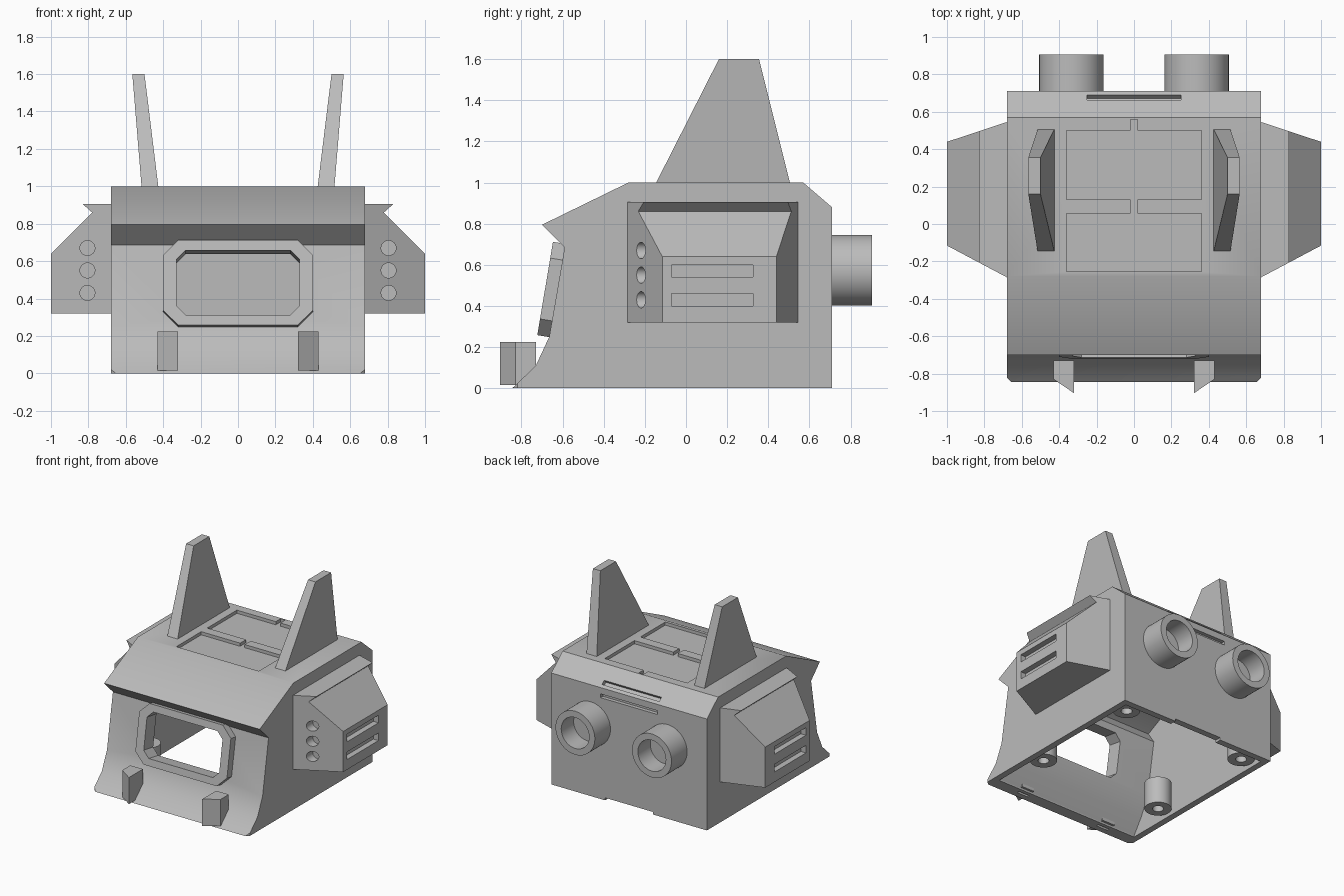
import bpy, bmesh
from math import radians, sin, cos, pi
from mathutils import Matrix, Vector

cube = bpy.data.objects.get("Cube")
if cube:
    bpy.data.objects.remove(cube, do_unlink=True)

grey = bpy.data.materials.new("plain_grey")
grey.use_nodes = True
grey.diffuse_color = (0.5, 0.5, 0.5, 1)
grey.node_tree.nodes["Principled BSDF"].inputs["Base Color"].default_value = grey.diffuse_color


def loft(name, start, end):
    """Closed solid between two matching outlines of 3D points."""
    bm = bmesh.new()
    a = [bm.verts.new(p) for p in start]
    b = [bm.verts.new(p) for p in end]
    n = len(a)
    bm.faces.new(a)
    bm.faces.new(b[::-1])
    for i in range(n):
        bm.faces.new((a[i], b[i], b[(i + 1) % n], a[(i + 1) % n]))
    bmesh.ops.recalc_face_normals(bm, faces=bm.faces)
    mesh = bpy.data.meshes.new(name)
    bm.to_mesh(mesh)
    bm.free()
    mesh.materials.append(grey)
    obj = bpy.data.objects.new(name, mesh)
    bpy.context.collection.objects.link(obj)
    return obj


def extrude_x(name, outline, half):
    return loft(name, [(-half, y, z) for y, z in outline], [(half, y, z) for y, z in outline])


def box(name, centre, size, tilt=0, turn=0):
    x, y, z = (s / 2 for s in size)
    ring = [(-x, -y), (x, -y), (x, y), (-x, y)]
    obj = loft(name, [(p, q, -z) for p, q in ring], [(p, q, z) for p, q in ring])
    obj.data.transform(Matrix.Translation(centre) @ Matrix.Rotation(tilt, 4, "X")
                       @ Matrix.Rotation(turn, 4, "Z"))
    return obj


def cylinder(name, start, end, radius, sides=32):
    start, end = Vector(start), Vector(end)
    turn = (end - start).to_track_quat("Z", "Y")
    ring = [turn @ Vector((radius * cos(2 * pi * i / sides), radius * sin(2 * pi * i / sides), 0))
            for i in range(sides)]
    return loft(name, [start + p for p in ring], [end + p for p in ring])


def cut(target, cutter):
    mod = target.modifiers.new("cut", "BOOLEAN")
    mod.operation = "DIFFERENCE"
    mod.solver = "EXACT"
    mod.object = cutter
    bpy.context.view_layer.objects.active = target
    bpy.ops.object.modifier_apply(modifier=mod.name)
    bpy.data.objects.remove(cutter, do_unlink=True)


def octagon(name, half_w, half_h, corner, near, far):
    """Cornered rectangle leaning back with the front wall."""
    w, h, c = half_w, half_h, corner
    ring = [(w, h - c), (w - c, h), (c - w, h), (-w, h - c),
            (-w, c - h), (c - w, -h), (w - c, -h), (w, c - h)]
    obj = loft(name, [(x, near, z) for x, z in ring], [(x, far, z) for x, z in ring])
    obj.data.transform(Matrix.Translation((0, -0.685, 0.485)) @ Matrix.Rotation(radians(-9.5), 4, "X"))
    return obj


# Hollow shell, open underneath
outer = [(-0.845, 0), (-0.73, 0.11), (-0.665, 0.25), (-0.59, 0.685), (-0.70, 0.795),
         (-0.28, 1), (0.57, 1), (0.71, 0.88), (0.71, 0)]
inner = [(-0.75, -0.05), (-0.75, 0.01), (-0.67, 0.13), (-0.6, 0.27), (-0.53, 0.69), (-0.59, 0.78),
         (-0.27, 0.94), (0.55, 0.94), (0.66, 0.85), (0.66, -0.05)]
shell = extrude_x("body_shell", outer, 0.68)
cut(shell, extrude_x("hollow", inner, 0.63))

# Window opening and its raised frame
frame = octagon("window_frame", 0.40, 0.23, 0.08, 0, 0.065)
for part in (shell, frame):
    cut(part, octagon("opening", 0.33, 0.175, 0.05, -0.1, 0.25))

# Roof panels with joining grooves
for y, length in ((0.315, 0.37), (-0.1, 0.31)):
    cut(shell, box("panel", (0, y, 1), (0.72, length, 0.05)))
for y, length in ((0.525, 0.07), (0.095, 0.09)):
    cut(shell, box("groove", (0, y, 1), (0.04, length, 0.05)))

# Rear slots and lower notch
cut(shell, box("slope_slot", (0, 0.677, 0.908), (0.5, 0.035, 0.06), tilt=radians(-40.6)))
cut(shell, box("rear_slot", (0, 0.71, 0.815), (0.5, 0.06, 0.03)))
cut(shell, box("rear_notch", (0, 0.7, 0), (0.42, 0.2, 0.04)))

# Clipped front corners and lower rim slots
for s in (-1, 1):
    cut(shell, box("corner", (s * 0.68, -0.845, 0), (0.035, 0.035, 0.3), turn=radians(45)))
    cut(shell, box("rim_slot", (s * 0.37, -0.79, 0), (0.1, 0.02, 0.04)))

parts = [shell, frame]
for side, s in (("left", 1), ("right", -1)):
    # Side pod: tapered towards the outside, with a notched upper lip
    pod_outline = [(0.67, 0.32), (1, 0.32), (1, 0.64), (0.78, 0.86), (0.83, 0.905), (0.67, 0.905)]
    pod = loft(side + "_side_pod",
               [(s * x, -0.285 + (x - 0.68) * 0.53, z) for x, z in pod_outline],
               [(s * x, 0.545 - (x - 0.68) * 0.33, z) for x, z in pod_outline])
    for z in (0.43, 0.55, 0.67):
        cut(pod, cylinder("hole", (s * 0.805, -0.4, z), (s * 0.805, -0.16, z), 0.04, 24))
    for z in (0.43, 0.57):
        cut(pod, box("vent", (s, 0.128, z), (0.09, 0.395, 0.06)))

    # Ear: slab leaning outwards
    ear = loft(side + "_ear",
               [(s * x, y, 0.99) for x, y in ((0.425, -0.15), (0.515, -0.15), (0.515, 0.508), (0.425, 0.508))],
               [(s * x, y, 1.6) for x, y in ((0.5, 0.16), (0.565, 0.16), (0.565, 0.355), (0.5, 0.355))])

    # Wedge on the lower front
    wedge_plan = [(0.32, -0.905), (0.43, -0.83), (0.43, -0.73), (0.32, -0.73)]
    wedge = loft(side + "_front_wedge", [(s * x, y, 0.015) for x, y in wedge_plan],
                 [(s * x, y, 0.225) for x, y in wedge_plan])

    # Rear exhaust tube
    tube = cylinder(side + "_rear_tube", (s * 0.335, 0.69, 0.573), (s * 0.335, 0.905, 0.573), 0.172, 48)
    cut(tube, cylinder("bore", (s * 0.335, 0.75, 0.573), (s * 0.335, 1, 0.573), 0.122, 48))
    parts += [pod, ear, wedge, tube]

    # Inner screw posts
    for end, y in (("front", -0.37), ("rear", 0.555)):
        post = cylinder(f"{side}_{end}_post", (s * 0.535, y, 0.03), (s * 0.535, y, 0.24), 0.097)
        cut(post, cylinder("screw_hole", (s * 0.535, y, 0), (s * 0.535, y, 0.18), 0.04))
        parts.append(post)

# Smooth curved areas, keep edges crisp
for obj in parts:
    bpy.ops.object.select_all(action="DESELECT")
    obj.select_set(True)
    bpy.context.view_layer.objects.active = obj
    bpy.ops.object.shade_smooth_by_angle(angle=radians(30))
